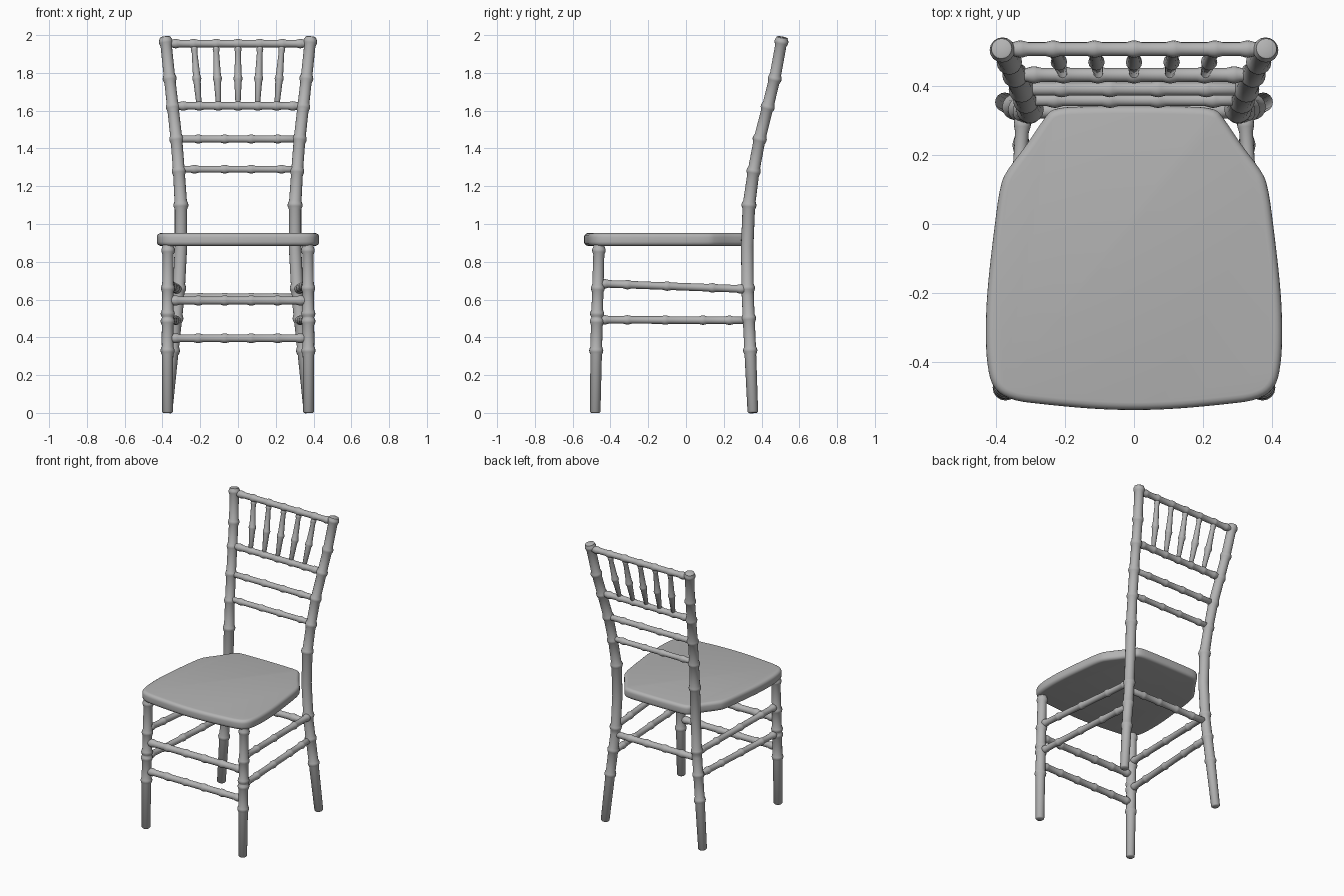
import bpy, bmesh, math
from mathutils import Vector

cube = bpy.data.objects.get("Cube")
if cube:
    bpy.data.objects.remove(cube, do_unlink=True)

GREY = (0.45, 0.45, 0.45, 1)
mat = bpy.data.materials.new("grey resin")
mat.use_nodes = True
mat.diffuse_color = GREY
mat.node_tree.nodes["Principled BSDF"].inputs["Base Color"].default_value = GREY


def finish(name, bm, angle=50):
    bmesh.ops.recalc_face_normals(bm, faces=bm.faces)
    mesh = bpy.data.meshes.new(name)
    bm.to_mesh(mesh)
    bm.free()
    mesh.materials.append(mat)
    obj = bpy.data.objects.new(name, mesh)
    bpy.context.collection.objects.link(obj)
    bpy.ops.object.select_all(action='DESELECT')
    obj.select_set(True)
    bpy.context.view_layer.objects.active = obj
    bpy.ops.object.shade_smooth_by_angle(angle=math.radians(angle))
    return obj


def sample(points, axis, t):
    """Position and radius on a polyline of (x, y, z, r) at coordinate t."""
    for a, b in zip(points, points[1:]):
        if t <= b[axis] + 1e-6:
            break
    f = (t - a[axis]) / (b[axis] - a[axis])
    p = [u + (v - u) * f for u, v in zip(a, b)]
    return Vector(p[:3]), p[3]


def rod(name, points, axis, nodes, bump=0.007, half=0.022, sides=16):
    """Turned rod with bamboo-like knuckles at the node coordinates."""
    lo, hi = points[0][axis], points[-1][axis]
    stations = {lo: -0.006, lo + 0.006: 0, hi - 0.006: 0, hi: -0.006}
    stations.update({p[axis]: 0 for p in points[1:-1]})
    for n in nodes:
        for off, swell in ((-1, 0), (-0.35, 0.8), (0, 1), (0.35, 0.8), (1, 0)):
            t = n + off * half
            if lo < t < hi:
                stations[t] = swell * bump
    bm = bmesh.new()
    rings = []
    side = Vector((0, 1, 0)) if axis != 1 else Vector((1, 0, 0))
    for t in sorted(stations):
        c, r = sample(points, axis, t)
        r += stations[t]
        before = sample(points, axis, max(lo, t - 0.05))[0]
        after = sample(points, axis, min(hi, t + 0.05))[0]
        d = (after - before).normalized()
        u = (side - d * side.dot(d)).normalized()
        v = d.cross(u)
        angles = [2 * math.pi * k / sides for k in range(sides)]
        rings.append([bm.verts.new(c + r * (u * math.cos(a) + v * math.sin(a))) for a in angles])
    for a, b in zip(rings, rings[1:]):
        for k in range(sides):
            j = (k + 1) % sides
            bm.faces.new((a[k], a[j], b[j], b[k]))
    bm.faces.new(rings[0])
    bm.faces.new(rings[-1])
    return finish(name, bm)


# Legs, back posts and side stretchers, one set per side
for label, s in (("left", 1), ("right", -1)):
    post = [(.376, .354, 0, .028), (.345, .34, .33, .031), (.315, .327, .62, .032),
            (.302, .324, .88, .033), (.302, .333, 1.1, .033), (.313, .358, 1.28, .031),
            (.326, .39, 1.45, .031), (.362, .47, 1.77, .03), (.385, .51, 1.99, .03)]
    rod(label + "_back_post", [(s * x, y, z, r) for x, y, z, r in post], 2,
        [.33, .5, .66, 1.1, 1.28, 1.45, 1.62, 1.77, 1.965])
    leg = [(.373, -.481, 0, .028), (.373, -.474, .4, .031), (.37, -.46, .895, .029)]
    rod(label + "_front_leg", [(s * x, y, z, r) for x, y, z, r in leg], 2,
        [.33, .485, .525, .66, .86])
    for height, z0, z1, nodes in (("upper", .685, .655, (-.43, -.31, -.1, .14, .29)),
                                  ("lower", .493, .49, (-.43, -.31, -.11, .09, .23))):
        rod(f"{label}_{height}_side_stretcher",
            [(s * .37, -.47, z0, .02), (s * .322, .325, z1, .02)], 1, nodes, .005)

# Crosswise rails: name, half length, y, z, radius, knuckle positions
rails = [("upper_front_stretcher", .37, -.47, .595, .022, (.07, .21, .33)),
         ("lower_front_stretcher", .37, -.474, .395, .021, (.07, .21, .33)),
         ("back_stretcher", .315, .328, .61, .021, (.07, .2)),
         ("lower_back_rail", .313, .36, 1.29, .018, (.07, .23)),
         ("middle_back_rail", .325, .392, 1.45, .019, (.07, .21)),
         ("spindle_rail", .344, .433, 1.625, .02, (.105, .205, .29)),
         ("top_rail", .382, .508, 1.955, .02, (.115, .235, .33))]
for name, half, y, z, r, nodes in rails:
    rod(name, [(-half, y, z, r), (half, y, z, r)], 0,
        [n * k for n in nodes for k in (1, -1)] + ([0] if z > 1.6 else []), .005)

# Five flared spindles between the two upper rails
for i in range(-2, 3):
    rod(f"spindle_{i + 3}", [(i * .103, .433, 1.625, .013), (i * .109, .47, 1.77, .02),
                             (i * .117, .508, 1.955, .013)], 2, [1.77, 1.925], .004, .018, 12)

# Seat: rounded trapezoid outline with back corners cut away for the posts
half = [(.12, -.537), (.25, -.525), (.36, -.512), (.412, -.475), (.428, -.4), (.431, -.3),
        (.426, -.19), (.408, -.03), (.388, .12), (.362, .165), (.31, .232),
        (.262, .305), (.235, .338), (.12, .342)]
outline = [(0, -.541)] + half + [(0, .343)] + [(-x, y) for x, y in reversed(half)]
for _ in range(2):
    pairs = zip(outline, outline[1:] + outline[:1])
    outline = [(a[0] * f + b[0] * (1 - f), a[1] * f + b[1] * (1 - f))
               for a, b in pairs for f in (.75, .25)]
bm = bmesh.new()
base = bm.faces.new([bm.verts.new((x, y, .884)) for x, y in outline])
top = bmesh.ops.extrude_face_region(bm, geom=[base])["geom"]
bmesh.ops.translate(bm, vec=(0, 0, .068), verts=[v for v in top if isinstance(v, bmesh.types.BMVert)])
if base not in top and not base.is_valid:
    base = None
rims = [e for e in bm.edges if abs(e.verts[0].co.z - e.verts[1].co.z) < 1e-5]
bmesh.ops.bevel(bm, geom=rims, offset=.022, segments=4, profile=.5, affect='EDGES')
finish("seat", bm)
